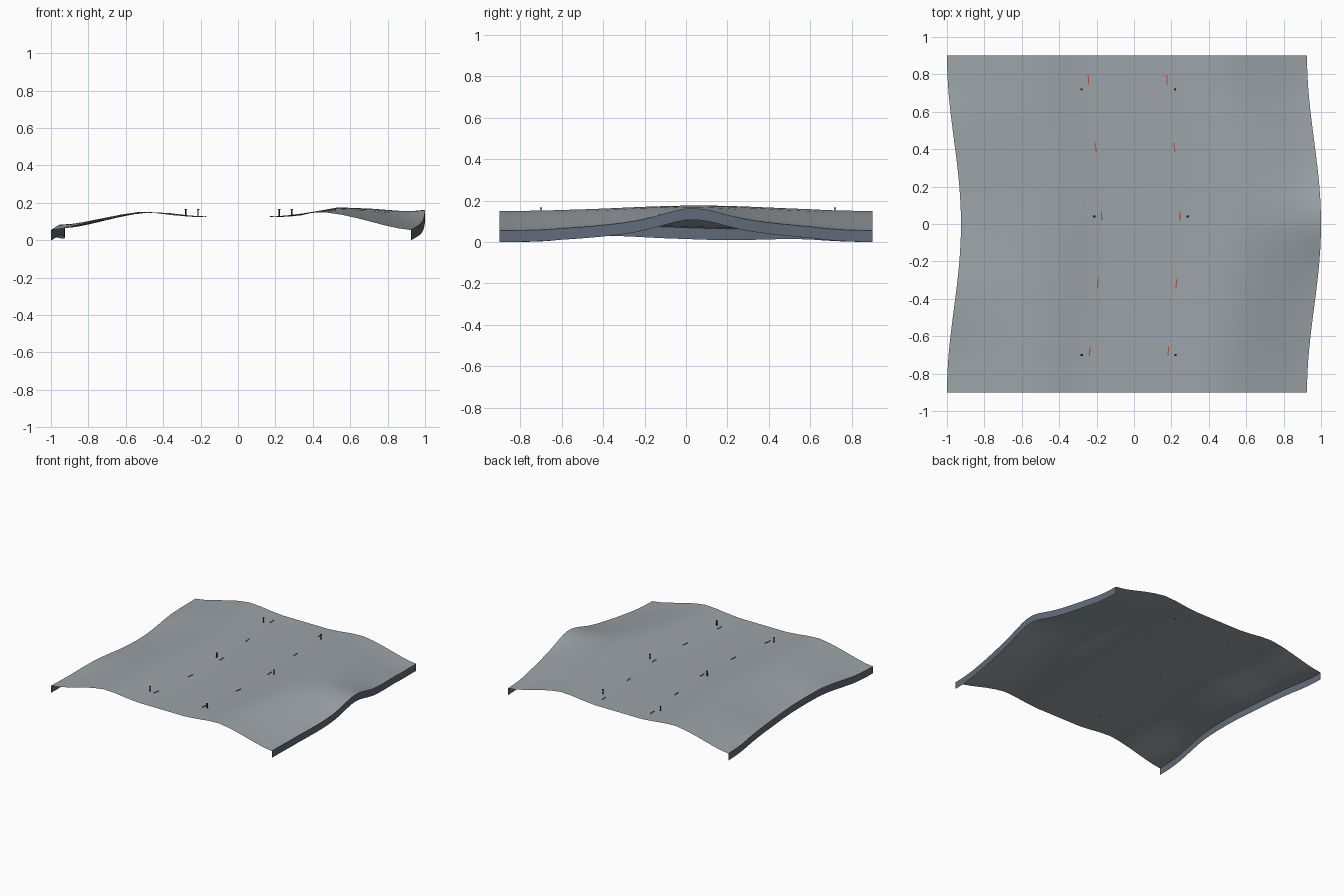
import bpy, bmesh, math
from mathutils import Matrix

if "Cube" in bpy.data.objects:
    bpy.data.objects.remove(bpy.data.objects["Cube"])


def material(name, rgb):
    m = bpy.data.materials.new(name)
    m.use_nodes = True
    m.diffuse_color = (*rgb, 1)
    m.node_tree.nodes["Principled BSDF"].inputs["Base Color"].default_value = (*rgb, 1)
    return m


ground_mat = material("pale grey ground", (0.33, 0.37, 0.39))
skirt_mat = material("slate skirt", (0.12, 0.15, 0.19))
post_mat = material("dark post", (0.03, 0.025, 0.025))
red_mat = material("red marker", (0.5, 0.08, 0.04))

HALF_X, HALF_Y, SKIRT, ROWS = 0.9625, 0.9, 0.055, 36
# Cross-section: distance from the road centre and height
PROFILE = [(0, 0.125), (0.2, 0.125), (0.3, 0.133), (0.4, 0.145), (0.5, 0.15),
           (0.59, 0.137), (0.68, 0.117), (0.83, 0.078), (0.9, 0.063), (HALF_X, 0.055)]


def lerp_table(table, v):
    for (a, p), (b, q) in zip(table, table[1:]):
        if v <= b:
            return p + (q - p) * (v - a) / (b - a)
    return table[-1][1]


def bump(y, centre, width):
    return math.exp(-((y - centre) / width) ** 2 / 2)


def bend(y):
    return 0.0375 * math.cos(math.pi * y / HALF_Y)


def height(u, y):
    z = lerp_table(PROFILE, abs(u))
    fade = min(1, (HALF_Y - abs(y)) / 0.3)
    if u > 0:
        broad = lerp_table([(0, 0), (0.3, 0), (0.5, 0.026), (0.68, 0.045), (HALF_X, 0.06)], u)
        sharp = 0.048 * max(0, (u - 0.6) / (HALF_X - 0.6)) ** 1.3
        z += fade * (broad * bump(y, 0.06, 0.36) + sharp * bump(y, 0.03, 0.13))
    else:
        edge = max(0, (-u - 0.5) / (HALF_X - 0.5))
        z += fade * edge * (0.028 * bump(y, -0.36, 0.18) + 0.014 * bump(y, 0.5, 0.2)
                            + 0.01 * bump(y, 0, 0.15))
    return z


def point(u, y, drop=0):
    return (u + bend(y), y, height(u, y) - drop)


def finish(name, bm, mat, smooth=True):
    me = bpy.data.meshes.new(name)
    bm.to_mesh(me)
    bm.free()
    me.materials.append(mat)
    for p in me.polygons:
        p.use_smooth = smooth
    ob = bpy.data.objects.new(name, me)
    bpy.context.collection.objects.link(ob)
    return ob


def sheet(name, columns, mat):
    """Join columns of (u, drop) into a strip running along the road."""
    bm = bmesh.new()
    ys = [-HALF_Y + 2 * HALF_Y * i / ROWS for i in range(ROWS + 1)]
    grid = [[bm.verts.new(point(u, y, d)) for u, d in columns] for y in ys]
    for r, s in zip(grid, grid[1:]):
        for i in range(len(columns) - 1):
            bm.faces.new((r[i], r[i + 1], s[i + 1], s[i]))
    return finish(name, bm, mat)


def box(name, size, centre, mat, angle=0):
    bm = bmesh.new()
    bmesh.ops.create_cube(bm, size=1, matrix=Matrix.Translation(centre)
                          @ Matrix.Rotation(angle, 4, "Z") @ Matrix.Diagonal((*size, 1)))
    return finish(name, bm, mat, False)


# Rolling ground with the flat road along the middle, and a skirt down each side
us = [-u for u, z in reversed(PROFILE)] + [u for u, z in PROFILE[1:]]
sheet("ground", [(u, 0) for u in us], ground_mat)
sheet("left_skirt", [(HALF_X, SKIRT), (HALF_X, 0)], skirt_mat)
sheet("right_skirt", [(-HALF_X, 0), (-HALF_X, SKIRT)], skirt_mat)

for side, label in ((1, "left"), (-1, "right")):
    # Thin red dashes lying along the road edges
    for i in range(5):
        y = -0.68 + 0.3625 * i
        x, _, z = point(side * 0.21, y)
        slope = (bend(y + 0.02) - bend(y - 0.02)) / 0.04
        box(f"{label}_dash_{i + 1}", (0.006, 0.05, 0.004), (x, y, z + 0.002),
            red_mat, -math.atan(slope))
    # Roadside posts with a small red cap
    for i, y in enumerate((-0.7, 0.04, 0.72)):
        x, _, z = point(side * 0.25, y)
        box(f"{label}_post_{i + 1}", (0.006, 0.006, 0.036), (x, y, z + 0.016), post_mat)
        box(f"{label}_post_cap_{i + 1}", (0.012, 0.009, 0.006), (x, y, z + 0.035), post_mat)
        box(f"{label}_reflector_{i + 1}", (0.008, 0.002, 0.004), (x, y - 0.005, z + 0.035), red_mat)
